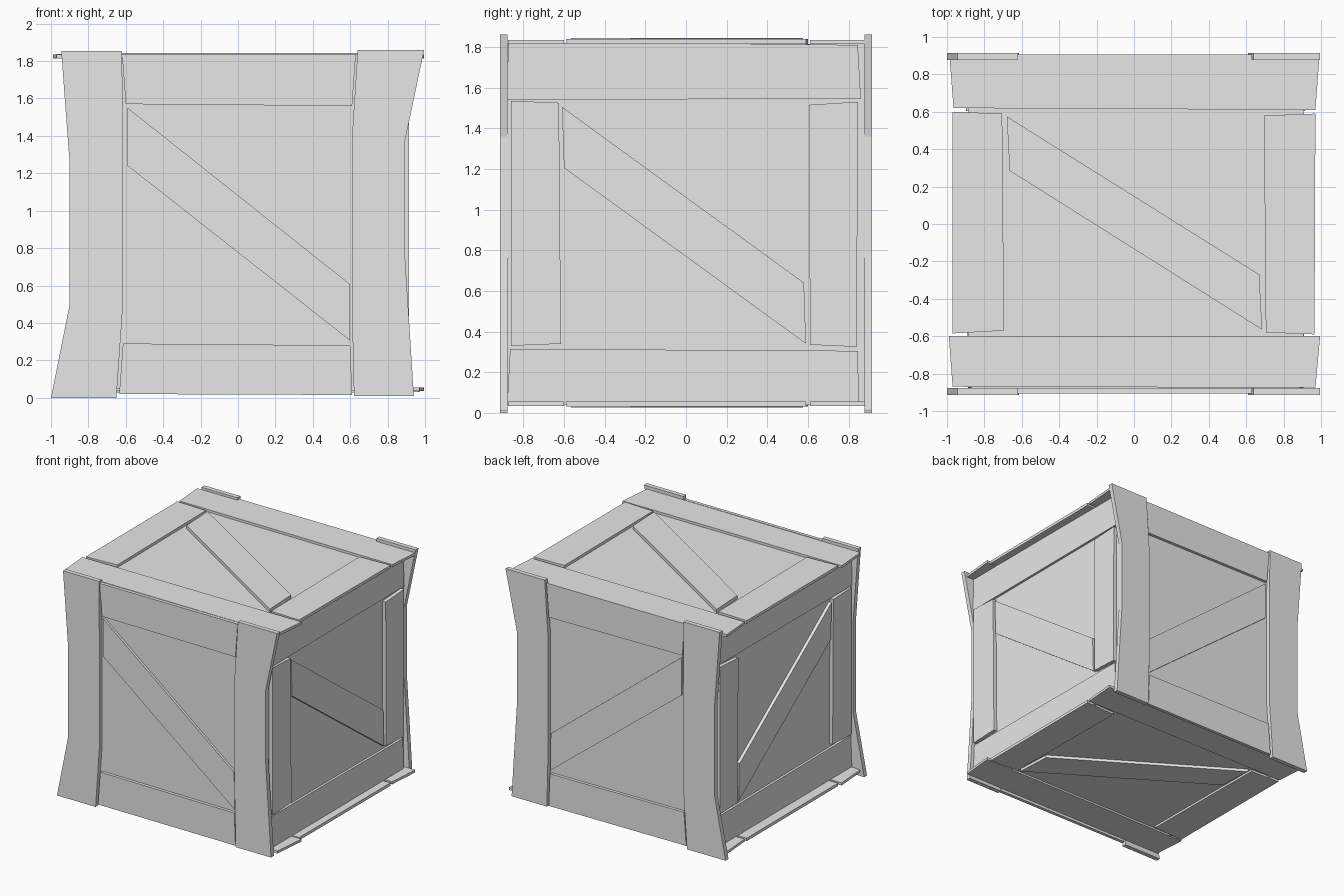
import bpy
import bmesh

cube = bpy.data.objects.get("Cube")
if cube:
    bpy.data.objects.remove(cube, do_unlink=True)

grey = bpy.data.materials.new("plain_grey")
grey.use_nodes = True
grey.diffuse_color = (0.8, 0.8, 0.8, 1)
grey.node_tree.nodes["Principled BSDF"].inputs["Base Color"].default_value = (0.8, 0.8, 0.8, 1)


def plank(name, outline, near, far, place):
    """Extrude a flat outline between two depths on one side of the crate."""
    bm = bmesh.new()
    a = [bm.verts.new(place(u, v, near)) for u, v in outline]
    b = [bm.verts.new(place(u, v, far)) for u, v in outline]
    bm.faces.new(a)
    bm.faces.new(b[::-1])
    for i in range(len(a)):
        j = (i + 1) % len(a)
        bm.faces.new((a[i], b[i], b[j], a[j]))
    bmesh.ops.recalc_face_normals(bm, faces=bm.faces[:])
    mesh = bpy.data.meshes.new(name)
    bm.to_mesh(mesh)
    bm.free()
    mesh.materials.append(grey)
    bpy.context.collection.objects.link(bpy.data.objects.new(name, mesh))


MID = 0.935  # mid height, where the lid and floor mirror

# Inner box
plank("inner_box", [(-0.868, -0.88), (0.885, -0.88), (0.885, 0.88), (-0.868, 0.88)],
      0.05, 1.815, lambda u, v, d: (u, v, d))

# Front and back: flared posts, rails and brace
front_parts = {
    "post_right": ([(-0.945, 1.855), (-0.62, 1.855), (-0.615, 1.25), (-0.615, 0.5),
                    (-0.65, 0), (-1, 0), (-0.9, 0.5), (-0.9, 1.25)], 0.915),
    "post_left": ([(0.64, 1.86), (0.995, 1.86), (0.89, 1.36), (0.89, 0.8),
                   (0.94, 0.01), (0.62, 0.01), (0.61, 0.45), (0.61, 1.4)], 0.915),
    "top_rail": ([(-0.62, 1.835), (0.63, 1.835), (0.61, 1.56), (-0.6, 1.57)], 0.905),
    "bottom_rail": ([(-0.615, 0.29), (0.6, 0.28), (0.61, 0.015), (-0.635, 0.02)], 0.905),
    "brace": ([(-0.59, 1.55), (0.595, 0.61), (0.6, 0.305), (-0.59, 1.24)], 0.9),
}
for side, s in (("front", -1), ("back", 1)):
    for part, (outline, depth) in front_parts.items():
        plank(f"{side}_{part}", outline, 0.878, depth, lambda u, v, d: (u, s * d, v))

# Left and right: rails, uprights and brace, as height above the side panel
side_parts = {
    "top_rail": ([(-0.875, 1.82), (0.845, 1.81), (0.86, 1.545), (-0.88, 1.54)], 0.02),
    "bottom_rail": ([(-0.865, 0.315), (0.845, 0.305), (0.85, 0.04), (-0.88, 0.04)], 0.02),
    "front_upright": ([(-0.86, 1.535), (-0.625, 1.525), (-0.615, 0.34), (-0.86, 0.33)], 0.03),
    "back_upright": ([(0.605, 1.515), (0.845, 1.53), (0.84, 0.325), (0.61, 0.335)], 0.03),
    "brace": ([(-0.61, 1.505), (0.58, 0.64), (0.59, 0.34), (-0.6, 1.205)], 0.025),
}
for side, s, base in (("left", 1, 0.885), ("right", -1, 0.868)):
    for part, (outline, height) in side_parts.items():
        plank(f"{side}_{part}", outline, base - 0.002, base + height,
              lambda u, v, d: (s * d, u, v))

# Lid and floor: long boards, short boards and brace
lid_parts = {
    "front_board": ([(-0.99, -0.6), (0.995, -0.6), (0.97, -0.875), (-0.97, -0.87)], 0.9),
    "back_board": ([(-0.985, 0.88), (0.99, 0.88), (0.97, 0.61), (-0.965, 0.62)], 0.9),
    "right_board": ([(-0.97, 0.6), (-0.705, 0.59), (-0.695, -0.57), (-0.97, -0.585)], 0.903),
    "left_board": ([(0.695, 0.58), (0.97, 0.59), (0.965, -0.59), (0.705, -0.58)], 0.903),
    "brace": ([(-0.68, 0.575), (0.67, -0.27), (0.685, -0.565), (-0.665, 0.285)], 0.908),
}
for side, s in (("lid", 1), ("floor", -1)):
    for part, (outline, depth) in lid_parts.items():
        plank(f"{side}_{part}", outline, 0.879, depth, lambda u, v, d: (u, v, MID + s * d))
